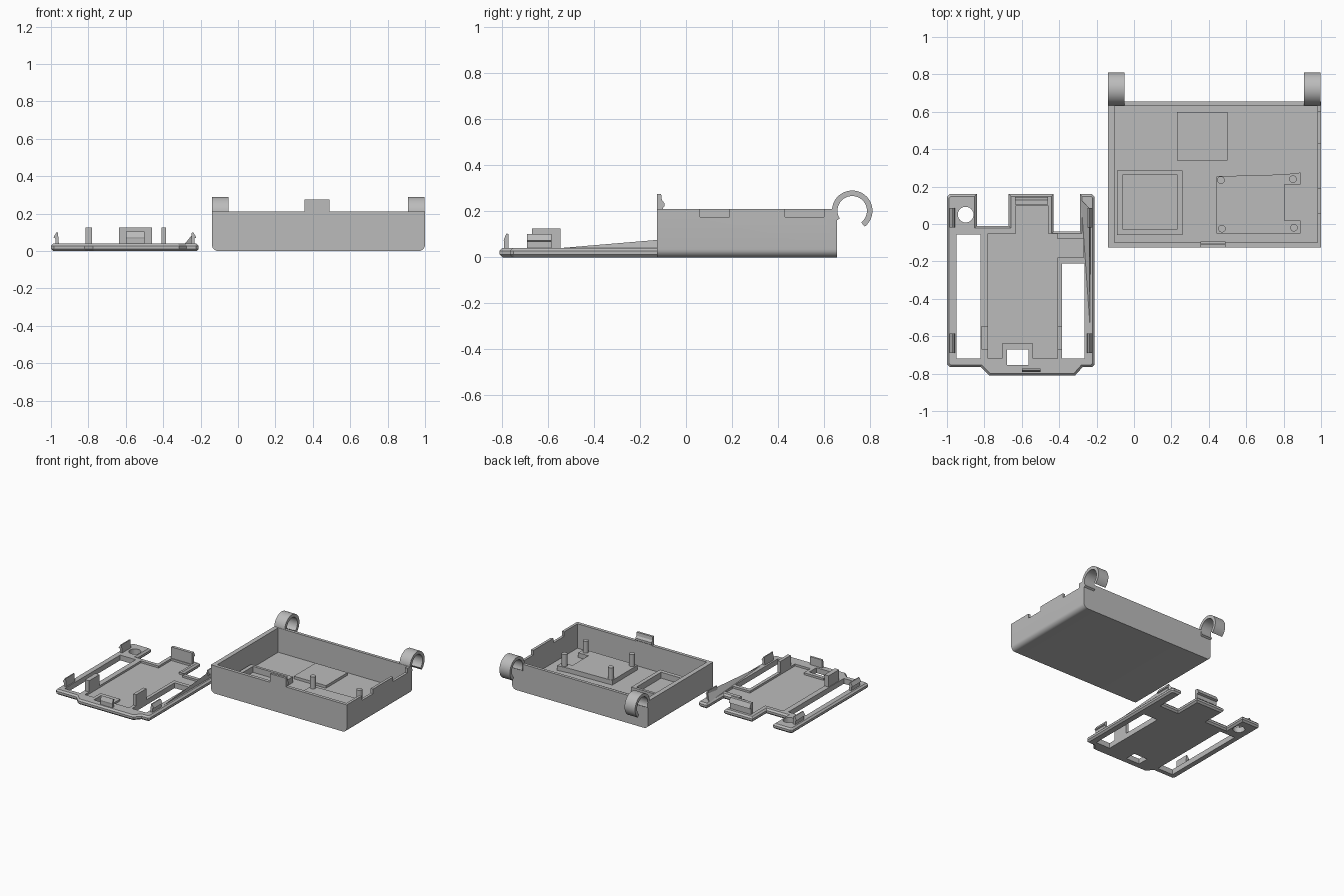
import bpy, bmesh, math

cube = bpy.data.objects.get("Cube")
if cube:
    bpy.data.objects.remove(cube, do_unlink=True)

GREY = bpy.data.materials.new("plain grey")
GREY.use_nodes = True
GREY.diffuse_color = (0.5, 0.5, 0.5, 1)
GREY.node_tree.nodes["Principled BSDF"].inputs["Base Color"].default_value = (0.5, 0.5, 0.5, 1)


def prism(name, pts, axis, a, b, bevel=None, width=0.01, segments=1):
    """Extrude a closed profile along an axis; bevel edges picked by a rule."""
    place = {"x": lambda p, q, t: (t, p, q),
             "y": lambda p, q, t: (p, t, q),
             "z": lambda p, q, t: (p, q, t)}[axis]
    bm = bmesh.new()
    low = [bm.verts.new(place(p, q, a)) for p, q in pts]
    high = [bm.verts.new(place(p, q, b)) for p, q in pts]
    bm.faces.new(low)
    bm.faces.new(high)
    n = len(pts)
    for i in range(n):
        j = (i + 1) % n
        bm.faces.new((low[i], low[j], high[j], high[i]))
    bmesh.ops.recalc_face_normals(bm, faces=bm.faces)
    if bevel:
        bmesh.ops.bevel(bm, geom=[e for e in bm.edges if bevel(e)], offset=width,
                        segments=segments, profile=0.5, affect="EDGES")
    mesh = bpy.data.meshes.new(name)
    bm.to_mesh(mesh)
    bm.free()
    mesh.materials.append(GREY)
    ob = bpy.data.objects.new(name, mesh)
    bpy.context.collection.objects.link(ob)
    return ob


def box(name, x0, x1, y0, y1, z0, z1, **kw):
    return prism(name, [(x0, y0), (x1, y0), (x1, y1), (x0, y1)], "z", z0, z1, **kw)


def disc(name, x, y, r, z0, z1, n=24):
    ring = [(x + r * math.cos(math.tau * i / n), y + r * math.sin(math.tau * i / n))
            for i in range(n)]
    return prism(name, ring, "z", z0, z1)


def smooth(ob):
    bpy.ops.object.select_all(action="DESELECT")
    ob.select_set(True)
    bpy.context.view_layer.objects.active = ob
    bpy.ops.object.shade_smooth_by_angle(angle=math.radians(30))


def cut(ob, cutter):
    mod = ob.modifiers.new("cut", "BOOLEAN")
    mod.operation, mod.solver, mod.object = "DIFFERENCE", "EXACT", cutter
    bpy.context.view_layer.objects.active = ob
    bpy.ops.object.modifier_apply(modifier=mod.name)
    bpy.data.objects.remove(cutter, do_unlink=True)


# Open tray with rounded lower side edges
def lower_side(e):
    u, v = (w.co for w in e.verts)
    return max(u.z, v.z) < 0.001 and abs(u.x - v.x) < 0.001


tray = box("tray_shell", -0.14, 1, -0.125, 0.655, 0, 0.21,
           bevel=lower_side, width=0.035, segments=6)
cut(tray, box("cavity", -0.105, 0.98, -0.1, 0.632, 0.025, 0.4))
for y0, y1 in ((0.06, 0.19), (0.43, 0.6)):
    cut(tray, box("notch", 0.95, 1.1, y0, y1, 0.175, 0.4))
smooth(tray)

# Tray floor fittings
prism("board_mount", [(0.44, -0.05), (0.89, -0.05), (0.89, 0.02), (0.805, 0.02),
                      (0.805, 0.21), (0.89, 0.21), (0.89, 0.275), (0.8, 0.265),
                      (0.44, 0.255)], "z", 0.02, 0.06)
for i, (x, y) in enumerate(((0.465, 0.235), (0.85, 0.24), (0.47, -0.025), (0.855, -0.02))):
    smooth(disc(f"mount_post_{i + 1}", x, y, 0.02, 0.05, 0.15))
box("rear_pad", 0.23, 0.5, 0.34, 0.6, 0.02, 0.045)
frame = box("holder_frame", -0.09, 0.26, -0.06, 0.285, 0.02, 0.07)
cut(frame, box("holder_gap", -0.06, 0.23, -0.03, 0.265, 0, 0.2))

# Front latch on the tray
prism("front_latch", [(-0.125, 0.2), (-0.1, 0.2), (-0.1, 0.215), (-0.094, 0.22), (-0.094, 0.235),
                      (-0.105, 0.25), (-0.108, 0.275), (-0.125, 0.275)], "x", 0.355, 0.49)

# Open ring hooks on the back
angles = [math.radians(212 - 264 * i / 36) for i in range(37)]
arc = [(r * math.cos(t), r * math.sin(t)) for r, ts in ((0.088, angles), (0.064, angles[::-1]))
       for t in ts]
for side, x0 in (("right", -0.14), ("left", 0.91)):
    smooth(prism(f"hook_{side}", [(0.722 + p, 0.202 + q) for p, q in arc],
                 "x", x0, x0 + 0.088))

# Flat cover with chamfered rim
outline = [(-0.985, -0.765), (-0.82, -0.765), (-0.775, -0.81), (-0.315, -0.81), (-0.275, -0.765),
           (-0.225, -0.765), (-0.21, -0.75), (-0.21, 0.145), (-0.225, 0.16), (-0.29, 0.16),
           (-0.29, -0.04), (-0.43, -0.04), (-0.43, 0.16), (-0.67, 0.16), (-0.67, -0.01),
           (-0.84, -0.01), (-0.84, 0.16), (-0.985, 0.16), (-1, 0.145), (-1, -0.75)]
cover = prism("cover_plate", outline, "z", 0, 0.04, width=0.012,
              bevel=lambda e: abs(e.verts[0].co.z - e.verts[1].co.z) < 0.001)

# Shallow recesses, then openings through the cover
for x0, x1, y0, y1 in ((-0.78, -0.41, -0.72, -0.05), (-0.63, -0.46, -0.1, 0.1),
                       (-0.43, -0.27, -0.18, -0.08)):
    cut(cover, box("recess", x0, x1, y0, y1, 0.025, 0.2))
for x0, x1, y0, y1 in ((-0.95, -0.82, -0.72, -0.055), (-0.385, -0.265, -0.72, -0.21),
                       (-0.68, -0.565, -0.755, -0.67)):
    cut(cover, box("opening", x0, x1, y0, y1, -0.1, 0.2))
cut(cover, disc("round_hole", -0.9, 0.05, 0.042, -0.1, 0.2))

# Rim around the small opening
rim = box("opening_rim", -0.705, -0.54, -0.765, -0.64, 0.01, 0.04)
cut(rim, box("rim_gap", -0.68, -0.565, -0.755, -0.67, -0.1, 0.2))

# Outer snap clips, mirrored about the cover's middle
clip = [(0.352, 0.03), (0.372, 0.03), (0.372, 0.068), (0.382, 0.072), (0.366, 0.1), (0.358, 0.1)]
for side, s in (("left", 1), ("right", -1)):
    for end, y0, y1 in (("front", -0.69, -0.585), ("rear", -0.02, 0.085)):
        prism(f"snap_clip_{end}_{side}", [(-0.605 + s * p, q) for p, q in clip], "y", y0, y1)

# Upright guides on the recess rails
for side, x0, x1 in (("right", -0.815, -0.78), ("left", -0.41, -0.385)):
    box(f"guide_{side}", x0, x1, -0.69 + 0.02, -0.545, 0.03, 0.125)

# End catches
prism("front_catch", [(-0.79, 0.03), (-0.772, 0.03), (-0.772, 0.1), (-0.78, 0.104),
                      (-0.792, 0.075), (-0.79, 0.065)], "x", -0.6, -0.5)
prism("rear_catch", [(0.105, 0.02), (0.128, 0.02), (0.128, 0.085), (0.145, 0.09),
                     (0.128, 0.125), (0.105, 0.125)], "x", -0.635, -0.46)

# Sloping stiffener beside the left rear clip
bm = bmesh.new()
for co in ((-0.235, -0.57, 0.038), (-0.24, 0.085, 0.093), (-0.285, 0.13, 0.038), (-0.232, 0.08, 0.038)):
    bm.verts.new(co)
bmesh.ops.convex_hull(bm, input=bm.verts)
mesh = bpy.data.meshes.new("stiffener")
bm.to_mesh(mesh)
bm.free()
mesh.materials.append(GREY)
bpy.context.collection.objects.link(bpy.data.objects.new("stiffener", mesh))
